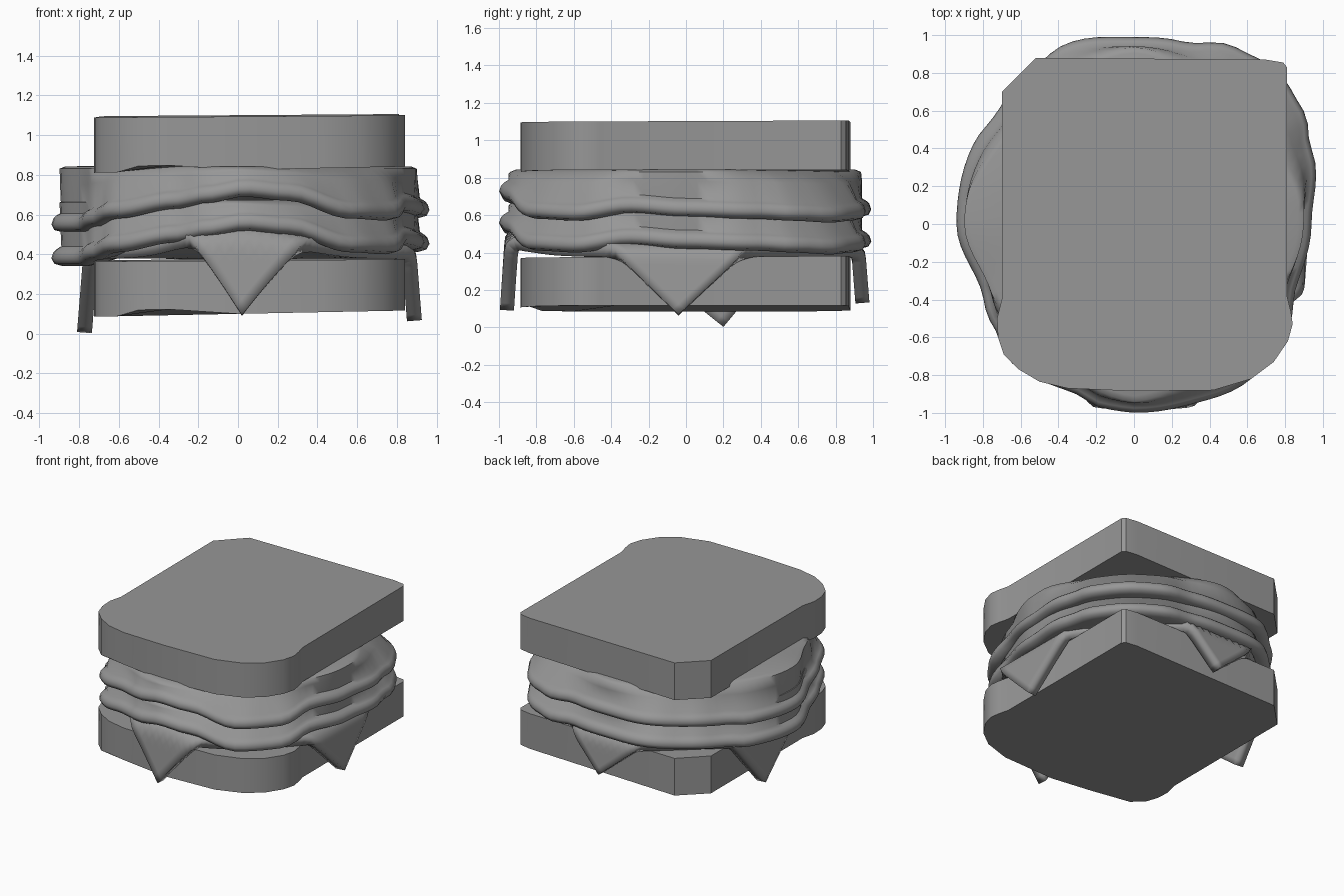
import bpy, bmesh
from math import radians, cos, sin, pi, exp, log

if "Cube" in bpy.data.objects:
    bpy.data.objects.remove(bpy.data.objects["Cube"])

grey = bpy.data.materials.new("mid_grey")
grey.diffuse_color = (.31, .31, .31, 1)
grey.use_nodes = True
grey.node_tree.nodes["Principled BSDF"].inputs["Base Color"].default_value = grey.diffuse_color


def finish(name, bm, angle=40):
    bmesh.ops.recalc_face_normals(bm, faces=bm.faces)
    me = bpy.data.meshes.new(name)
    bm.to_mesh(me)
    bm.free()
    me.materials.append(grey)
    ob = bpy.data.objects.new(name, me)
    bpy.context.collection.objects.link(ob)
    bpy.ops.object.select_all(action='DESELECT')
    ob.select_set(True)
    bpy.context.view_layer.objects.active = ob
    bpy.ops.object.shade_smooth_by_angle(angle=radians(angle))
    return ob


# Bread slices: square back corners, rounded crown corners at the front
BREAD = [(-.70, .70), (-.61, .79), (-.52, .88), (.70, .87), (.79, .855), (.81, .83), (.81, -.38),
         (.83, -.46), (.84, -.53), (.815, -.62), (.74, -.73), (.62, -.82), (.42, -.88),
         (0, -.885), (-.35, -.87), (-.50, -.835), (-.61, -.77), (-.69, -.69),
         (-.72, -.60), (-.725, -.50), (-.70, -.40)]


def bread(name, z):
    bm = bmesh.new()
    low = [bm.verts.new((x, y, z + .02 * x + (.03 if -.55 < x < -.3 and y < 0 else 0)))
           for x, y in BREAD]
    high = [bm.verts.new((x, y, z + .272 + .007 * x + .004 * y)) for x, y in BREAD]
    n = len(BREAD)
    for i in range(n):
        j = (i + 1) % n
        bm.faces.new((low[i], low[j], high[j], high[i]))
    bm.faces.new(low)
    bm.faces.new(high)
    return finish(name, bm, 35)


bread("bottom_bread", .10)
bread("top_bread", .825)

# Cheese: a square sheet turned on its corner and folded over the bread edges
CORNERS = [(.02, -1.26), (1.205, -.04), (.05, 1.20), (-1.145, .20)]


def fold(v, lo, hi):
    over = max(v - hi, lo - v, 0)
    edge = min(max(v, lo), hi)
    out = min(over, .07) * .75 + max(over - .07, 0) * .08
    drop = max(over - .07, 0) + min(over, .07) ** 2 * 5
    return edge + (out if v > 0 else -out), drop


bm = bmesh.new()
N = 40
grid = []
for i in range(N + 1):
    for j in range(N + 1):
        s, t = i / N, j / N
        w = ((1 - s) * (1 - t), s * (1 - t), s * t, (1 - s) * t)
        x, dx = fold(sum(k * c[0] for k, c in zip(w, CORNERS)), -.69, .81)
        y, dy = fold(sum(k * c[1] for k, c in zip(w, CORNERS)), -.88, .87)
        # the sheet lifts towards the middle of the front
        bump = .09 * exp(-(x / .38) ** 2) * min(max(-y - .4, 0) / .4, 1)
        drop = (dx + dy) * (1 + bump / .38)
        grid.append(bm.verts.new((x, y, .415 + bump - drop)))
for i in range(N):
    for j in range(N):
        a = i * (N + 1) + j
        bm.faces.new((grid[a], grid[a + N + 1], grid[a + N + 2], grid[a + 1]))
cheese = finish("cheese", bm)
mid = cheese.data.polygons[N * N // 2 + N // 2]
if mid.normal.z < 0:
    cheese.data.flip_normals()
mod = cheese.modifiers.new("thickness", 'SOLIDIFY')
mod.thickness = .075
mod.offset = 0

# Meat slices: wavy rim given as angle, radius, rim height
RIM = [(0, .94, .46), (23, 1.02, .45), (34, 1.08, .44), (47, 1.11, .43), (60, 1.08, .44),
       (75, 1.0, .46), (90, .99, .46), (110, 1.02, .46), (127, .97, .44), (143, .935, .42),
       (153, .95, .40), (180, .94, .38), (202, .88, .38), (215, .92, .41), (229, .98, .45),
       (250, .95, .50), (261, .99, .53), (272, 1.0, .56), (285, 1.0, .54), (305, 1.03, .45),
       (322, 1.0, .44), (340, .92, .48), (360, .94, .46)]


def rim(deg):
    for (a, r0, z0), (b, r1, z1) in zip(RIM, RIM[1:]):
        if a <= deg <= b:
            k = (1 - cos(pi * (deg - a) / (b - a))) / 2
            return r0 + (r1 - r0) * k, z0 + (z1 - z0) * k


def softmin(a, b, k=.02):
    return -k * log(exp(-a / k) + exp(-b / k))


def meat(name, lift):
    bm = bmesh.new()
    rings = []
    top, under = .675, .42
    for s in range(96):
        deg = s * 3.75
        c, n = cos(radians(deg)), sin(radians(deg))
        R, b = rim(deg)
        # rounded-diamond plateau with a rolled edge beneath it
        p = softmin(.95 / (abs(c) ** 1.45 + abs(n) ** 1.45) ** (1 / 1.45), R - .04)
        e = R - .045
        h = b + .055
        prof = [(.01, top), (p * .6, top), (p - .03, top - .002), (p, top - .014),
                (p + (e - p) * .6, h + (top - h) * .6),
                (e - .005, b + .06), (e + .02, b + .045), (R - .01, b + .03), (R, b),
                (R - .015, b - .028), (R - .06, b - .04), (R - .16, b - .02),
                (R * .6, under), (.01, under)]
        rings.append([bm.verts.new((r * c, r * n, z + lift)) for r, z in prof])
    for s in range(96):
        A, B = rings[s], rings[(s + 1) % 96]
        for k in range(len(A) - 1):
            bm.faces.new((A[k], B[k], B[k + 1], A[k + 1]))
    bm.faces.new([r[0] for r in rings])
    bm.faces.new([r[-1] for r in rings])
    return finish(name, bm, 60)


for label, lift in (("lower_meat_slice", 0), ("upper_meat_slice", .17)):
    meat(label, lift)
